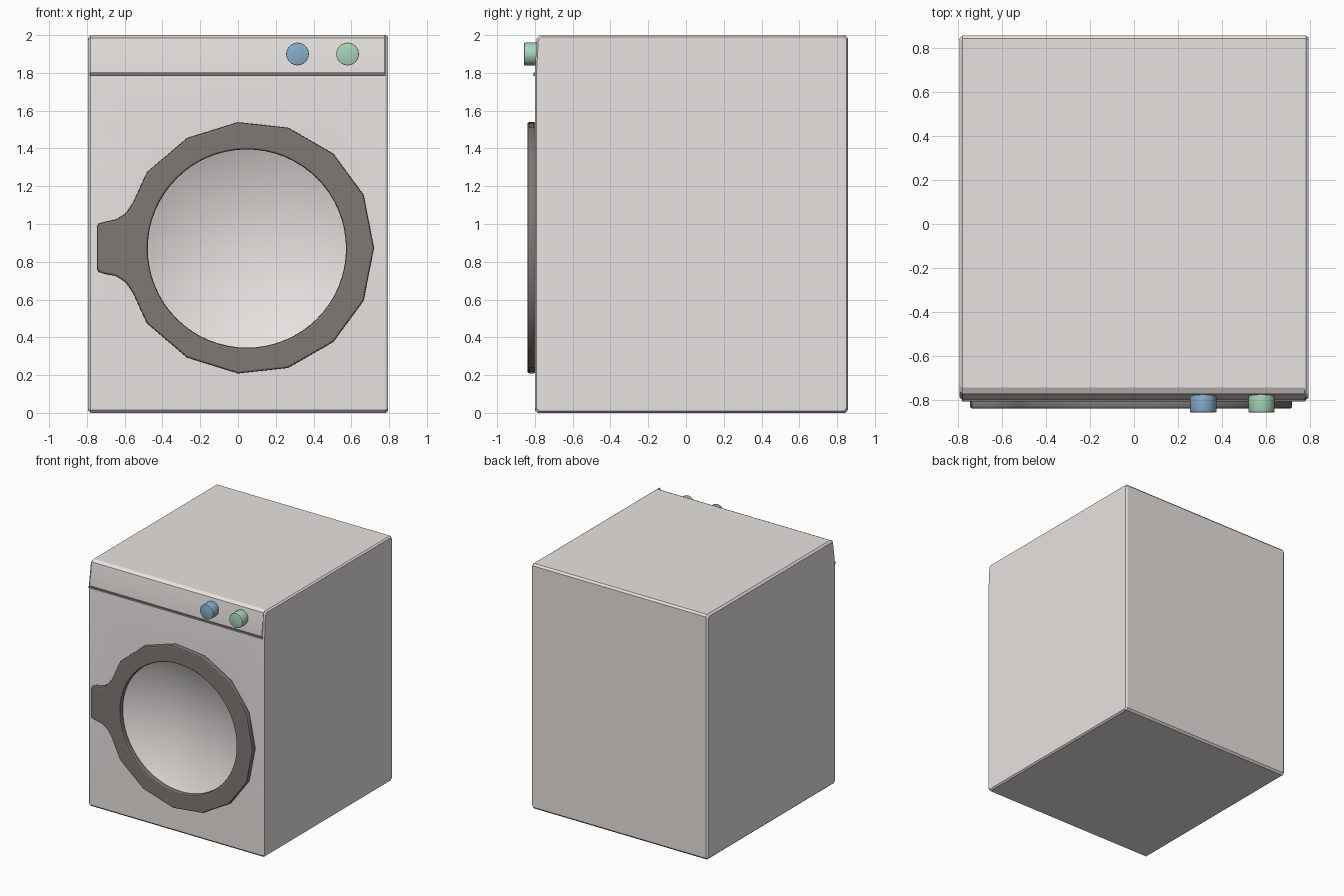
import bpy, bmesh, math

if "Cube" in bpy.data.objects:
    bpy.data.objects.remove(bpy.data.objects["Cube"])


def material(name, color):
    m = bpy.data.materials.new(name)
    m.diffuse_color = (*color, 1)
    m.use_nodes = True
    m.node_tree.nodes["Principled BSDF"].inputs["Base Color"].default_value = m.diffuse_color
    return m


def activate(obj):
    bpy.ops.object.select_all(action='DESELECT')
    obj.select_set(True)
    bpy.context.view_layer.objects.active = obj


def smooth(obj, angle=30):
    activate(obj)
    bpy.ops.object.shade_smooth_by_angle(angle=math.radians(angle))


def apply_modifiers(obj):
    activate(obj)
    bpy.ops.object.convert(target='MESH')


dark = material("dark_grey", (0.21, 0.19, 0.175))
pale = material("warm_white", (0.80, 0.765, 0.745))

# Cabinet: side profile swept across x, chamfered at both ends.
# The control panel leans back, except along the squared right edge.
base = [(-0.80, 0.015), (-0.80, 1.80)]
rear = [(0.843, 2.0), (0.857, 1.985), (0.857, 0.015), (0.843, 0), (-0.785, 0)]
leaning = base + [(-0.773, 1.985), (-0.745, 2.0)] + rear
squared = base + [(-0.79, 1.985), (-0.775, 2.0)] + rear
bm = bmesh.new()
rings = []
for x, s, prof in ((-0.795, 0.986, leaning), (-0.78, 1, leaning), (0.775, 1, leaning),
                   (0.782, 1, squared), (0.795, 0.99, squared)):
    rings.append([bm.verts.new((x, 0.028 + (y - 0.028) * s, 1 + (z - 1) * s)) for y, z in prof])
n = len(leaning)
for a, b in zip(rings, rings[1:]):
    for i in range(n):
        bm.faces.new((a[i], a[(i + 1) % n], b[(i + 1) % n], b[i]))
bm.faces.new(rings[0])
bm.faces.new(rings[-1])
bmesh.ops.recalc_face_normals(bm, faces=bm.faces)
mesh = bpy.data.meshes.new("cabinet")
bm.to_mesh(mesh)
bm.free()
mesh.materials.append(pale)
cabinet = bpy.data.objects.new("cabinet", mesh)
bpy.context.collection.objects.link(cabinet)

# Concave door bowl carved out of the cabinet front
cx, cz, hole_r, depth = 0.047, 0.87, 0.527, 0.12
R = (hole_r ** 2 + depth ** 2) / (2 * depth)
bpy.ops.mesh.primitive_uv_sphere_add(segments=64, ring_count=96, radius=R,
                                     location=(cx, -0.80 - R + depth, cz),
                                     rotation=(math.pi / 2, 0, 0))
cutter = bpy.context.object
cutter.name = "bowl_cutter"
cutter.hide_render = True
cutter.data.materials.append(pale)
mod = cabinet.modifiers.new("bowl", 'BOOLEAN')
mod.operation = 'DIFFERENCE'
mod.solver = 'EXACT'
mod.object = cutter
apply_modifiers(cabinet)
bpy.data.objects.remove(cutter)
smooth(cabinet, 12)

# Door frame: faceted outline with a handle tab, round opening
half = [(0.72, 0), (0.665, 0.28), (0.505, 0.498), (0.265, 0.636), (0, 0.665),
        (-0.27, 0.581), (-0.482, 0.40), (-0.52, 0.318), (-0.555, 0.24), (-0.595, 0.182),
        (-0.645, 0.15), (-0.70, 0.139), (-0.737, 0.128), (-0.746, 0.11)]
outline = [(x, z + cz + 0.004) for x, z in half]
outline += [(x, cz + 0.004 - z) for x, z in reversed(half[1:])]
opening = [(cx + 0.525 * math.cos(-i * math.tau / 64), cz + 0.525 * math.sin(-i * math.tau / 64))
           for i in range(64)]
curve = bpy.data.curves.new("door_frame", 'CURVE')
curve.dimensions = '2D'
curve.fill_mode = 'BOTH'
curve.extrude = 0.012
curve.bevel_depth = 0.01
curve.bevel_resolution = 1
curve.offset = -0.01
for pts in (outline, opening):
    sp = curve.splines.new('POLY')
    sp.points.add(len(pts) - 1)
    for p, (x, z) in zip(sp.points, pts):
        p.co = (x, z, 0, 1)
    sp.use_cyclic_u = True
frame = bpy.data.objects.new("door_frame", curve)
bpy.context.collection.objects.link(frame)
frame.rotation_euler = (math.pi / 2, 0, 0)
frame.location = (0, -0.818, 0)
apply_modifiers(frame)
frame.data.materials.clear()
frame.data.materials.append(dark)
smooth(frame, 35)

# Trim strip under the control panel
bpy.ops.mesh.primitive_cube_add(size=1, location=(-0.001, -0.80, 1.793))
trim = bpy.context.object
trim.name = "trim_strip"
trim.scale = (1.565, 0.016, 0.018)
trim.data.materials.append(dark)

# Control knobs
for name, x, color in (("program_knob", 0.315, (0.24, 0.43, 0.60)),
                       ("temperature_knob", 0.58, (0.39, 0.66, 0.49))):
    bpy.ops.mesh.primitive_cylinder_add(vertices=32, radius=0.06, depth=0.095,
                                        location=(x, -0.8095, 1.90),
                                        rotation=(math.pi / 2, 0, 0))
    knob = bpy.context.object
    knob.name = name
    knob.data.materials.append(material(name, color))
    bev = knob.modifiers.new("edge", 'BEVEL')
    bev.width = 0.004
    bev.segments = 2
    apply_modifiers(knob)
    smooth(knob)
